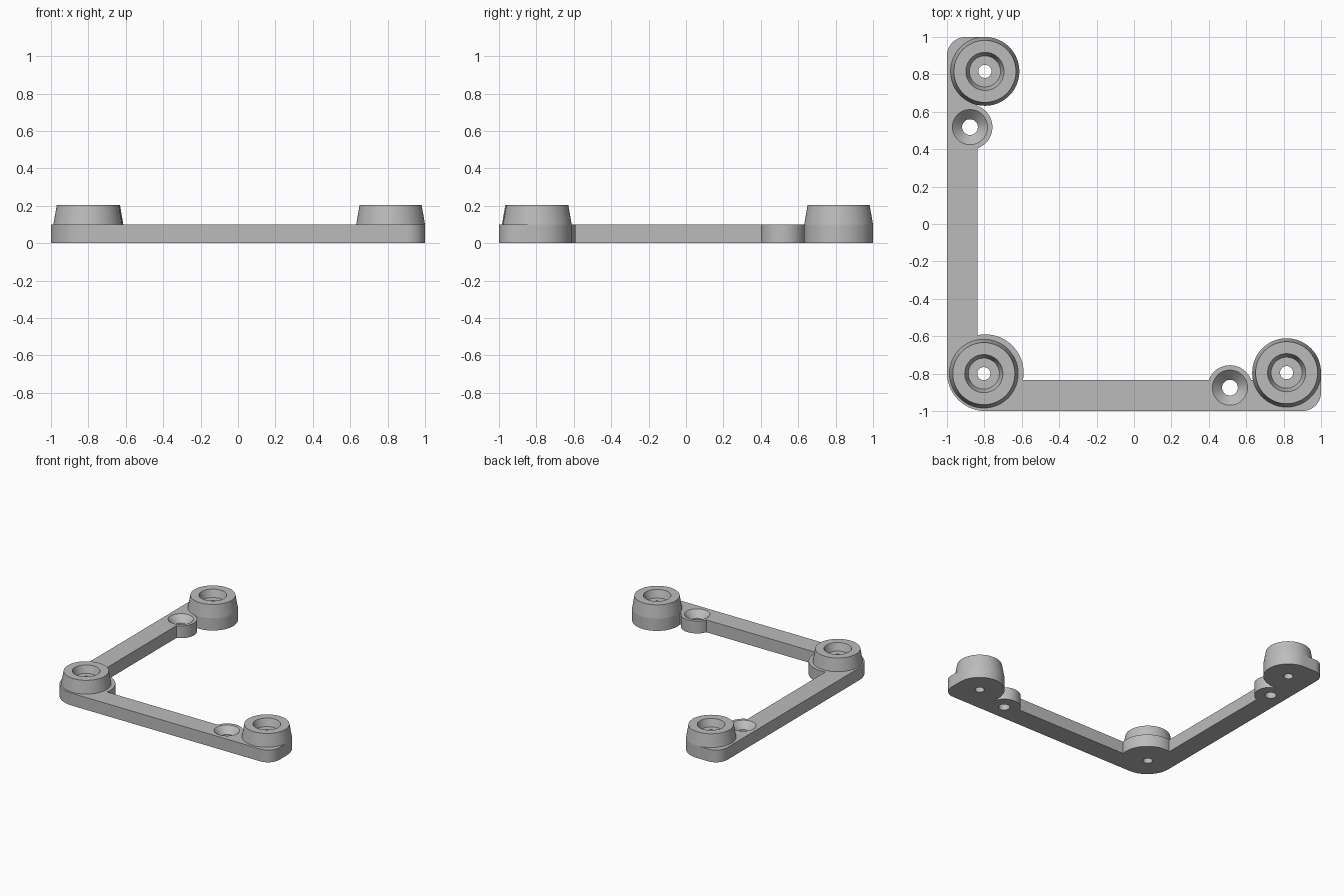
import bpy, bmesh
from math import cos, sin, radians, tau

cube = bpy.data.objects.get("Cube")
if cube:
    bpy.data.objects.remove(cube)

THICK, TOP, SEGS = 0.1, 0.203, 72
BOSSES = {"corner": (-0.803, -0.8), "back": (-0.797, 0.816), "right": (0.816, -0.795)}
SCREWS = {"back": (-0.877, 0.518), "right": (0.513, -0.875)}

grey = bpy.data.materials.new("mid grey plastic")
grey.use_nodes = True
colour = (0.5, 0.5, 0.5, 1)
grey.diffuse_color = colour
grey.node_tree.nodes["Principled BSDF"].inputs["Base Color"].default_value = colour


def make_object(name, bm):
    bmesh.ops.recalc_face_normals(bm, faces=bm.faces)
    mesh = bpy.data.meshes.new(name)
    bm.to_mesh(mesh)
    bm.free()
    mesh.materials.append(grey)
    obj = bpy.data.objects.new(name, mesh)
    bpy.context.collection.objects.link(obj)
    return obj


def lathe(name, centre, profile):
    """Closed solid of revolution from (radius, height) pairs, bottom to top."""
    bm = bmesh.new()
    rings = [[bm.verts.new((centre[0] + r * cos(tau * i / SEGS),
                            centre[1] + r * sin(tau * i / SEGS), z))
              for i in range(SEGS)] for r, z in profile]
    for low, high in zip(rings, rings[1:]):
        for i in range(SEGS):
            j = (i + 1) % SEGS
            bm.faces.new((low[i], low[j], high[j], high[i]))
    bm.faces.new(rings[0][::-1])
    bm.faces.new(rings[-1])
    return make_object(name, bm)


def arc(cx, cy, r, start, steps=18):
    """Quarter circle, counter-clockwise from the start angle."""
    angles = [radians(start + 90 * i / steps) for i in range(steps + 1)]
    return [(cx + r * cos(a), cy + r * sin(a)) for a in angles]


# L-shaped bar with rounded outer corners
outline = arc(-0.795, -0.795, 0.205, 180) + arc(0.9, -0.9, 0.1, 270)
outline += [(1, -0.795), (0.816, -0.795), (0.816, -0.833), (-0.837, -0.833),
            (-0.837, 0.816), (-0.797, 0.816), (-0.797, 1)]
outline += arc(-0.9, 0.9, 0.1, 90)
bm = bmesh.new()
base = bm.faces.new([bm.verts.new((x, y, 0)) for x, y in outline])
raised = bmesh.ops.extrude_face_region(bm, geom=[base])["geom"]
bmesh.ops.translate(bm, vec=(0, 0, THICK),
                    verts=[v for v in raised if isinstance(v, bmesh.types.BMVert)])
bracket = make_object("corner_bracket", bm)

# Round pad under the corner boss, tapered bosses and screw collars
added = [lathe("corner_pad", (-0.795, -0.795), [(0.205, 0), (0.205, THICK)])]
for name, centre in BOSSES.items():
    added.append(lathe(name + "_boss", centre,
                       [(0.184, 0), (0.184, THICK), (0.166, TOP)]))
for name, centre in SCREWS.items():
    added.append(lathe(name + "_screw_collar", centre, [(0.12, 0), (0.12, THICK)]))

# Stepped recesses in the bosses and countersunk screw holes
cutters = []
for name, centre in BOSSES.items():
    cutters.append(lathe(name + "_recess", centre,
                         [(0.035, -0.05), (0.035, 0.143), (0.083, 0.143),
                          (0.102, TOP), (0.108, TOP + 0.02)]))
for name, centre in SCREWS.items():
    cutters.append(lathe(name + "_countersink", centre,
                         [(0.042, -0.05), (0.042, 0.048), (0.094, THICK),
                          (0.114, THICK + 0.02)]))

for helpers, operation in ((added, 'UNION'), (cutters, 'DIFFERENCE')):
    for helper in helpers:
        helper.hide_render = True
        mod = bracket.modifiers.new(helper.name, 'BOOLEAN')
        mod.operation, mod.solver, mod.object = operation, 'EXACT', helper

# Bake the solid and drop the helpers
graph = bpy.context.evaluated_depsgraph_get()
solid = bpy.data.meshes.new_from_object(bracket.evaluated_get(graph))
bracket.modifiers.clear()
bracket.data = solid
solid.materials.clear()
solid.materials.append(grey)
for face in solid.polygons:
    face.material_index = 0
for helper in added + cutters:
    bpy.data.objects.remove(helper)

bpy.ops.object.select_all(action='DESELECT')
bracket.select_set(True)
bpy.context.view_layer.objects.active = bracket
bpy.ops.object.shade_smooth_by_angle(angle=radians(8))
